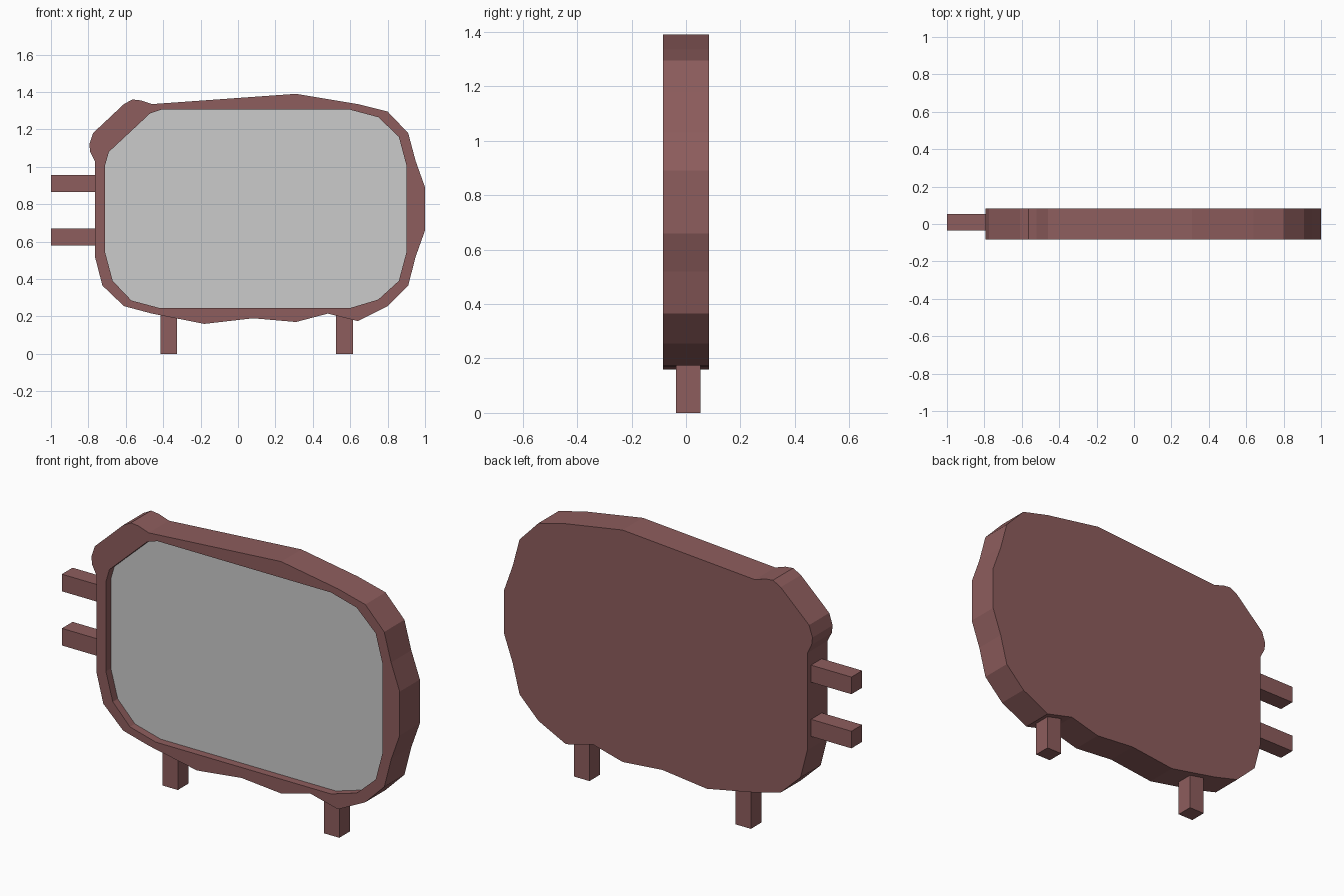
import bpy, bmesh

if "Cube" in bpy.data.objects:
    bpy.data.objects.remove(bpy.data.objects["Cube"])

DEPTH, SCREEN_Y = 0.084, -0.043

brown = bpy.data.materials.new("brown")
brown.diffuse_color = (0.27, 0.11, 0.11, 1)
brown.use_nodes = True
brown.node_tree.nodes["Principled BSDF"].inputs["Base Color"].default_value = brown.diffuse_color

# Outlines in the x-z plane, clockwise seen from the front
OUTER = [(-0.795, 1.12), (-0.775, 1.18), (-0.61, 1.335), (-0.565, 1.36), (-0.52, 1.355),
         (-0.46, 1.335), (0.31, 1.39), (0.64, 1.335), (0.80, 1.295), (0.91, 1.18),
         (0.95, 1.03), (1.0, 0.89), (1.0, 0.66), (0.95, 0.52), (0.91, 0.365),
         (0.80, 0.255), (0.64, 0.175), (0.48, 0.215), (0.31, 0.17), (0.08, 0.19),
         (-0.18, 0.16), (-0.46, 0.215), (-0.61, 0.255), (-0.725, 0.365),
         (-0.765, 0.52), (-0.765, 1.03), (-0.79, 1.08)]
INNER = [(-0.71, 1.01), (-0.69, 1.08), (-0.47, 1.285), (-0.41, 1.305), (0.60, 1.305),
         (0.75, 1.265), (0.86, 1.16), (0.90, 1.01), (0.90, 0.54), (0.86, 0.39),
         (0.75, 0.29), (0.60, 0.245), (-0.42, 0.245), (-0.57, 0.285), (-0.67, 0.39),
         (-0.71, 0.54)]


def finish(name, bm, material=None):
    mesh = bpy.data.meshes.new(name)
    bm.to_mesh(mesh)
    bm.free()
    obj = bpy.data.objects.new(name, mesh)
    bpy.context.collection.objects.link(obj)
    if material:
        mesh.materials.append(material)
    return obj


def loop(bm, points, y):
    return [bm.verts.new((x, y, z)) for x, z in points]


def pairs(verts):
    return zip(verts, verts[1:] + verts[:1])


def wall(bm, a, b):
    for (p, q), (r, s) in zip(pairs(a), pairs(b)):
        bm.faces.new((p, q, s, r))


def box(name, x, y, z):
    bm = bmesh.new()
    bmesh.ops.create_cube(bm, size=1)
    for v in bm.verts:
        v.co = [lo + (c + 0.5) * (hi - lo) for c, (lo, hi) in zip(v.co, (x, y, z))]
    return finish(name, bm, brown)


# Frame: flat back, outer rim, front ring and recess wall
bm = bmesh.new()
front, back = loop(bm, OUTER, -DEPTH), loop(bm, OUTER, DEPTH)
lip, recess = loop(bm, INNER, -DEPTH), loop(bm, INNER, SCREEN_Y)
wall(bm, front, back)
wall(bm, recess, lip)
bm.faces.new(back)
ring = [bm.edges.get(e) for l in (front, lip) for e in pairs(l)]
bmesh.ops.triangle_fill(bm, edges=ring, use_beauty=True, normal=(0, -1, 0))
bmesh.ops.recalc_face_normals(bm, faces=bm.faces)
finish("frame", bm, brown)

# Grey screen set into the frame
bm = bmesh.new()
face = bm.faces.new(loop(bm, INNER, SCREEN_Y))
face.normal_update()
if face.normal.y > 0:
    face.normal_flip()
finish("screen", bm)

# Side arms and legs
for name, z in (("upper_arm", 0.865), ("lower_arm", 0.58)):
    box(name, (-1.0, -0.75), (-0.036, 0.053), (z, z + 0.09))
for name, x in (("left_leg", -0.415), ("right_leg", 0.525)):
    box(name, (x, x + 0.09), (-0.036, 0.053), (0.0, 0.225))
